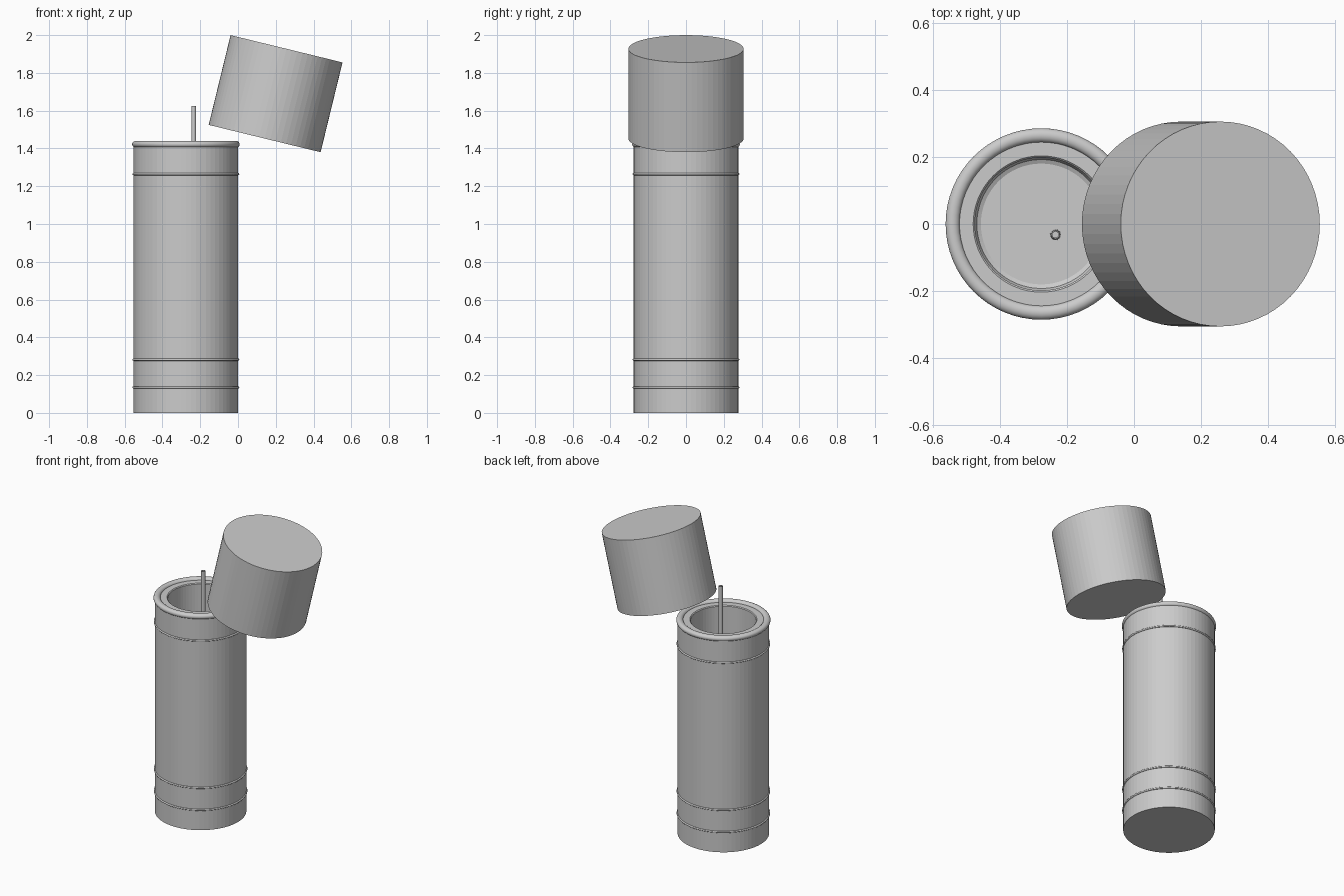
import bpy, bmesh, math
from mathutils import Matrix

if "Cube" in bpy.data.objects:
    bpy.data.objects.remove(bpy.data.objects["Cube"])

SEG = 64
CX = -0.276            # flask axis

grey = bpy.data.materials.new("light_grey")
grey.diffuse_color = (0.6, 0.6, 0.6, 1)
grey.use_nodes = True
grey.node_tree.nodes["Principled BSDF"].inputs["Base Color"].default_value = grey.diffuse_color


def lathe(name, profile, matrix, seg=SEG, smooth=False, closed=False):
    """Spin an (r, z) profile; points with r = 0 become poles."""
    bm = bmesh.new()
    rings = []
    for r, z in profile:
        if r == 0:
            rings.append([bm.verts.new((0, 0, z))])
        else:
            rings.append([bm.verts.new((r * math.cos(2 * math.pi * i / seg),
                                        r * math.sin(2 * math.pi * i / seg), z))
                          for i in range(seg)])
    pairs = list(zip(rings, rings[1:]))
    if closed:
        pairs.append((rings[-1], rings[0]))
    for a, b in pairs:
        for i in range(seg):
            j = (i + 1) % seg
            if len(a) == 1:
                bm.faces.new((a[0], b[j], b[i]))
            elif len(b) == 1:
                bm.faces.new((a[i], a[j], b[0]))
            else:
                bm.faces.new((a[i], a[j], b[j], b[i]))
    bmesh.ops.recalc_face_normals(bm, faces=bm.faces)
    mesh = bpy.data.meshes.new(name)
    bm.to_mesh(mesh)
    bm.free()
    mesh.materials.append(grey)
    for p in mesh.polygons:
        p.use_smooth = smooth
    ob = bpy.data.objects.new(name, mesh)
    ob.matrix_world = matrix
    bpy.context.collection.objects.link(ob)
    return ob


def oval(r, z, rr, rz, n):
    """Oval cross-section for a ring."""
    return [(r + rr * math.cos(2 * math.pi * k / n),
             z + rz * math.sin(2 * math.pi * k / n)) for k in range(n)]


axis = Matrix.Translation((CX, 0, 0))

# Hollow flask body with a flat ledge and rounded inner floor
lathe("flask_body", [(0, 0), (0.277, 0), (0.277, 1.42), (0.245, 1.425),
                     (0.203, 1.425), (0.198, 1.42), (0.198, 0.16),
                     (0.192, 0.146), (0.18, 0.14), (0, 0.14)], axis)

# Rounded mouth rim
lathe("mouth_rim", oval(0.264, 1.422, 0.021, 0.018, 16), axis, smooth=True, closed=True)

# Thin bands around the body
for i, z in enumerate((0.135, 0.282, 1.264)):
    lathe(f"body_band_{i + 1}", oval(0.277, z, 0.006, 0.006, 8), axis,
          smooth=True, closed=True)

# Thin straw, hollow and slightly tapered
lathe("straw", [(0.016, 0.14), (0.0125, 1.625), (0.009, 1.625), (0.009, 0.14)],
      Matrix.Translation((-0.234, -0.032, 0)), seg=16, closed=True)

# Tilted lid
h = 0.2445
lathe("lid", [(0, -h), (0.305, -h), (0.305, h), (0, h)],
      Matrix.Translation((0.199, 0, 1.69)) @ Matrix.Rotation(math.radians(13.7), 4, 'Y'))
